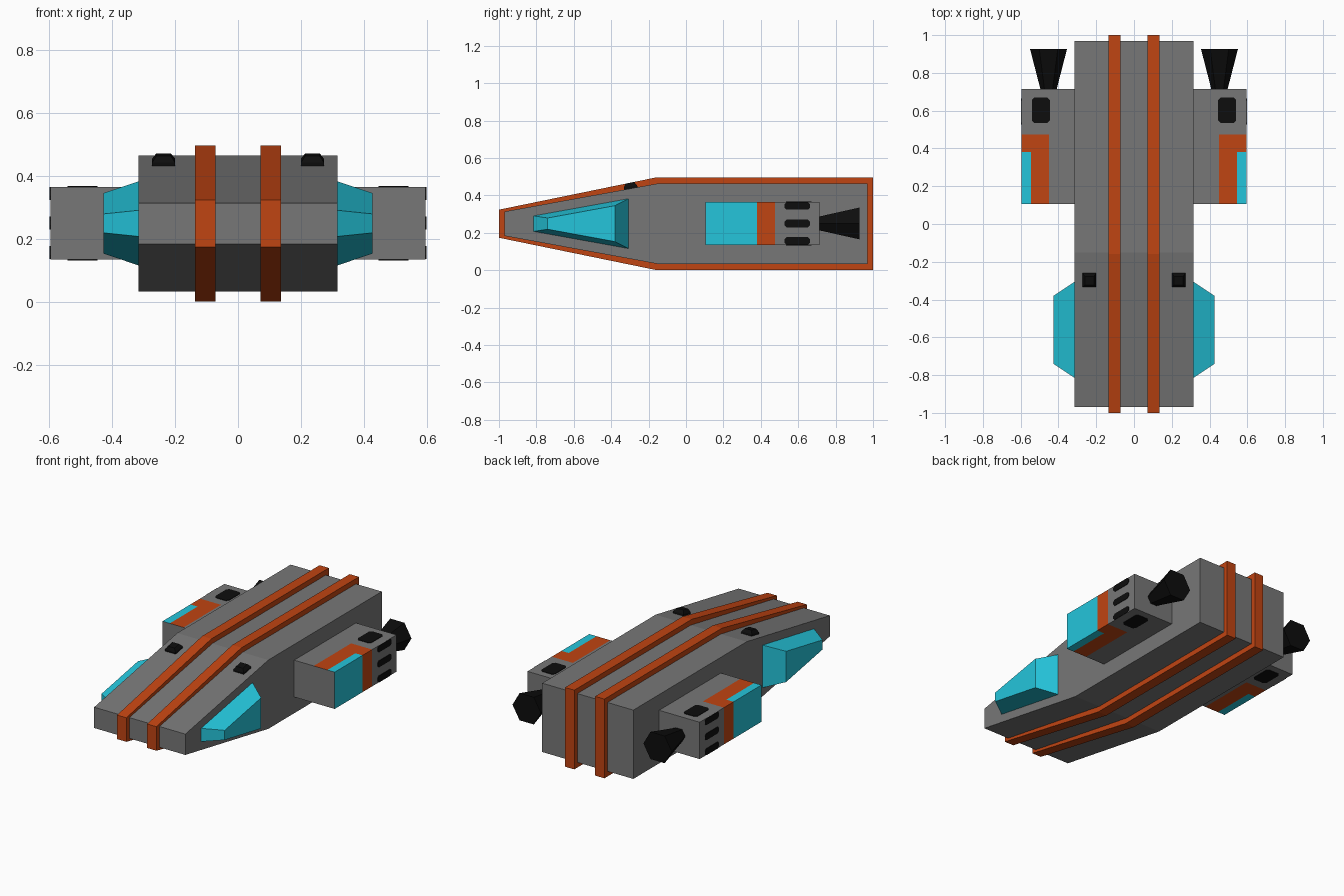
import bpy, bmesh, math
from mathutils import Matrix, Vector

if "Cube" in bpy.data.objects:
    bpy.data.objects.remove(bpy.data.objects["Cube"])


def material(name, rgb):
    m = bpy.data.materials.new(name)
    m.diffuse_color = (*rgb, 1)
    m.use_nodes = True
    m.node_tree.nodes["Principled BSDF"].inputs["Base Color"].default_value = m.diffuse_color
    return m


GREY = material("hull grey", (0.185, 0.185, 0.185))
ORANGE = material("rust orange", (0.53, 0.058, 0.006))
CYAN = material("cyan glass", (0.018, 0.56, 0.71))
BLACK = material("black", (0.004, 0.004, 0.004))


def make_object(name, bm, mats, mirror=True):
    bmesh.ops.recalc_face_normals(bm, faces=bm.faces)
    mesh = bpy.data.meshes.new(name)
    bm.to_mesh(mesh)
    bm.free()
    for m in mats:
        mesh.materials.append(m)
    ob = bpy.data.objects.new(name, mesh)
    bpy.context.collection.objects.link(ob)
    if mirror:
        mod = ob.modifiers.new("mirror", 'MIRROR')
        mod.use_axis[0] = True
        mod.use_mirror_merge = False
    return ob


def loft(a, b):
    """Closed solid between two matching outlines."""
    bm = bmesh.new()
    va, vb = [bm.verts.new(p) for p in a], [bm.verts.new(p) for p in b]
    bm.faces.new(va)
    bm.faces.new(vb)
    n = len(a)
    for i in range(n):
        j = (i + 1) % n
        bm.faces.new((va[i], va[j], vb[j], vb[i]))
    return bm


def side_slab(x0, x1, profile):
    return loft([(x0, y, z) for y, z in profile], [(x1, y, z) for y, z in profile])


def wedge_profile(y0, nose, knee, y1, height):
    """Side outline symmetric about z = 0.25."""
    c = 0.2485
    return [(y0, c - nose), (knee, c - height), (y1, c - height),
            (y1, c + height), (knee, c + height), (y0, c + nose)]


def octagon(w, h, c):
    w, h = w / 2, h / 2
    return [(w, h - c), (w - c, h), (c - w, h), (-w, h - c),
            (-w, c - h), (c - w, -h), (w - c, -h), (w, c - h)]


# Hull and the two raised bands that wrap around it
make_object("hull", side_slab(-0.315, 0.315, wedge_profile(-0.97, 0.065, -0.15, 0.97, 0.215)),
            [GREY], False)
make_object("hull_bands", side_slab(0.072, 0.136, wedge_profile(-1, 0.075, -0.16, 1, 0.2475)),
            [ORANGE])

# Side pods, with orange and cyan painted on the top, bottom and outer faces
bm = bmesh.new()
bmesh.ops.create_cube(bm, size=1, matrix=Matrix.Translation((0.4525, 0.41, 0.25))
                      @ Matrix.Diagonal((0.285, 0.61, 0.23, 1)))
for co, no in [((0, 0.38, 0), (0, 1, 0)), ((0, 0.475, 0), (0, 1, 0)),
               ((0.45, 0, 0), (1, 0, 0)), ((0.545, 0, 0), (1, 0, 0))]:
    bmesh.ops.bisect_plane(bm, geom=bm.verts[:] + bm.edges[:] + bm.faces[:],
                           plane_co=co, plane_no=no)
for f in bm.faces:
    c = f.calc_center_median()
    if abs(f.normal.y) < 0.5 and c.x > 0.45 and c.y < 0.475:
        f.material_index = 2 if c.x > 0.545 and c.y < 0.38 else 1
make_object("side_pods", bm, [GREY, ORANGE, CYAN])

# Vent plates on the pods: top, bottom and three on the outer side
for name, z in [("pod_top_vents", 0.365), ("pod_bottom_vents", 0.135)]:
    o = octagon(0.095, 0.137, 0.014)
    make_object(name, loft([(0.493 + a, 0.602 + b, z - 0.003) for a, b in o],
                           [(0.493 + a, 0.602 + b, z + 0.003) for a, b in o]), [BLACK])
for i, z in enumerate((0.156, 0.25, 0.344)):
    o = octagon(0.138, 0.041, 0.012)
    make_object(f"pod_side_vents_{i + 1}", loft([(0.592, 0.595 + a, z + b) for a, b in o],
                                                [(0.598, 0.595 + a, z + b) for a, b in o]), [BLACK])


# Hexagonal engine nozzles
def hexagon(y, r):
    return [(0.4525 + r * math.cos(k * math.pi / 3), y, 0.25 + r * math.sin(k * math.pi / 3))
            for k in range(6)]


make_object("engine_nozzles", loft(hexagon(0.71, 0.042), hexagon(0.927, 0.098)), [BLACK])


# Bulging side windows near the nose
def window(x, y0, h0, y1, h1):
    c = 0.249
    return [(x, y0, c - h0), (x, y1, c - h1), (x, y1, c + h1), (x, y0, c + h0)]


make_object("side_windows", loft(window(0.31, -0.818, 0.042, -0.303, 0.135),
                                 window(0.426, -0.74, 0.03, -0.38, 0.096)), [CYAN])

# Small tapered studs on the sloping nose
tilt = Matrix.Translation((0.236, -0.295, 0.4385)) @ Matrix.Rotation(math.atan(0.15 / 0.82), 4, 'X')


def stud_square(r, z):
    return [tilt @ Vector((a * r, b * r, z)) for a, b in ((1, 1), (-1, 1), (-1, -1), (1, -1))]


bm = loft(stud_square(0.036, -0.004), stud_square(0.036, 0.01))
upper = loft(stud_square(0.036, 0.01), stud_square(0.023, 0.029))
make_object("nose_stud_bases", bm, [BLACK])
make_object("nose_stud_tops", upper, [BLACK])
